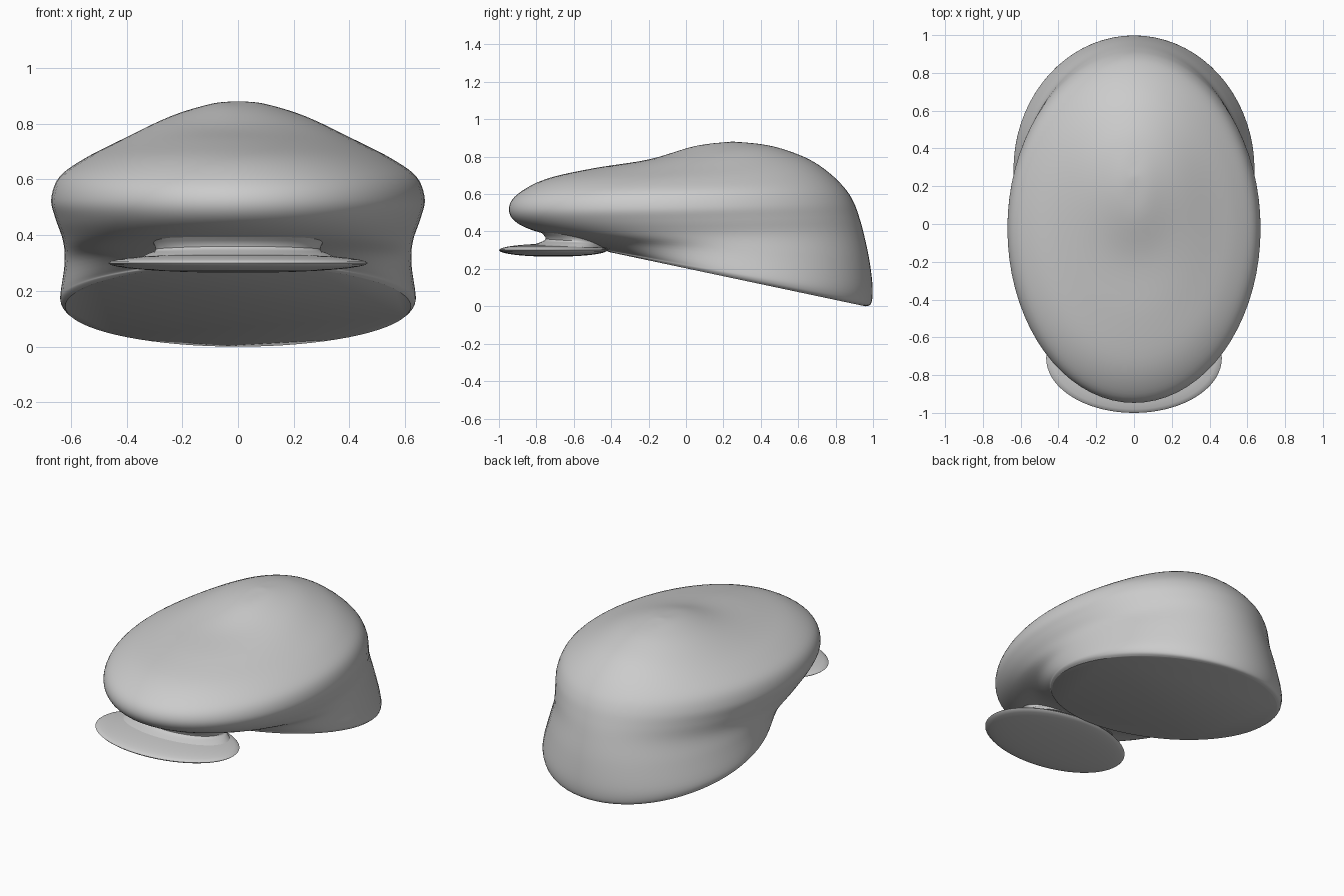
import bpy, bmesh, math

cube = bpy.data.objects.get("Cube")
if cube:
    bpy.data.objects.remove(cube, do_unlink=True)

grey = bpy.data.materials.new("plain grey")
grey.use_nodes = True
colour = (0.6, 0.6, 0.6, 1)
grey.diffuse_color = colour
grey.node_tree.nodes["Principled BSDF"].inputs["Base Color"].default_value = colour

SEGMENTS = 72


def smooth_rings(rings, steps):
    """Catmull-Rom interpolation between ring descriptions."""
    padded = [rings[0]] + rings + [rings[-1]]
    out = []
    for a, b, c, d in zip(padded, padded[1:], padded[2:], padded[3:]):
        for i in range(steps):
            t = i / steps
            out.append([0.5 * (2 * q + (r - p) * t + (2 * p - 5 * q + 4 * r - s) * t**2
                               + (3 * q - p - 3 * r + s) * t**3)
                        for p, q, r, s in zip(a, b, c, d)])
    return out + [rings[-1]]


def loft(name, rings):
    """Skin elliptical rings: front y, back y, half width, z at front, side, back."""
    bm = bmesh.new()
    loops = []
    for front, back, width, z_front, z_side, z_back in rings:
        loop = []
        for i in range(SEGMENTS):
            a = math.tau * i / SEGMENTS
            c = math.cos(a)
            y = (front + back) / 2 + (back - front) / 2 * c
            z = z_side + (z_back - z_front) / 2 * c + ((z_front + z_back) / 2 - z_side) * c * c
            loop.append(bm.verts.new((width * math.sin(a), y, z)))
        loops.append(loop)
    for low, high in zip(loops, loops[1:]):
        for i in range(SEGMENTS):
            j = (i + 1) % SEGMENTS
            bm.faces.new((low[i], low[j], high[j], high[i]))
    bm.faces.new(loops[0])
    bm.faces.new(loops[-1])
    bmesh.ops.recalc_face_normals(bm, faces=bm.faces)
    mesh = bpy.data.meshes.new(name)
    bm.to_mesh(mesh)
    bm.free()
    mesh.materials.append(grey)
    obj = bpy.data.objects.new(name, mesh)
    bpy.context.collection.objects.link(obj)
    bpy.ops.object.select_all(action="DESELECT")
    obj.select_set(True)
    bpy.context.view_layer.objects.active = obj
    bpy.ops.object.shade_smooth_by_angle(angle=math.radians(40))
    return obj


# Crown: tilted flat opening, concave wall, overhanging rim, domed top
loft("cap_crown", smooth_rings([
    (-0.41, 0.96, 0.62, 0.29, 0.145, 0.0),
    (-0.42, 0.99, 0.635, 0.295, 0.16, 0.015),
    (-0.44, 0.998, 0.637, 0.31, 0.19, 0.10),
    (-0.58, 0.98, 0.622, 0.35, 0.30, 0.25),
    (-0.80, 0.95, 0.628, 0.40, 0.38, 0.39),
    (-0.915, 0.925, 0.655, 0.455, 0.46, 0.48),
    (-0.947, 0.895, 0.67, 0.525, 0.53, 0.56),
    (-0.90, 0.85, 0.64, 0.60, 0.61, 0.63),
    (-0.75, 0.77, 0.55, 0.68, 0.675, 0.71),
    (-0.50, 0.66, 0.42, 0.737, 0.74, 0.785),
    (-0.20, 0.52, 0.25, 0.785, 0.82, 0.84),
    (0.05, 0.40, 0.10, 0.857, 0.87, 0.867),
    (0.24, 0.26, 0.01, 0.88, 0.88, 0.88),
], 5))

# Brim: thin lens-shaped ellipse under the front
brim_rings = []
for i in range(17):
    t = math.pi * (i + 0.5) / 17 - math.pi / 2
    r, z = math.cos(t), 0.3 + 0.035 * math.sin(t)
    brim_rings.append((-0.71 - 0.29 * r, -0.71 + 0.29 * r, 0.465 * r, z, z, z))
loft("cap_brim", brim_rings)

# Neck: flared joint between brim and crown
loft("brim_neck", smooth_rings([
    (-0.87, -0.42, 0.36, 0.315, 0.315, 0.315),
    (-0.80, -0.42, 0.32, 0.335, 0.335, 0.335),
    (-0.75, -0.42, 0.295, 0.36, 0.35, 0.35),
    (-0.78, -0.42, 0.32, 0.40, 0.40, 0.40),
], 4))
